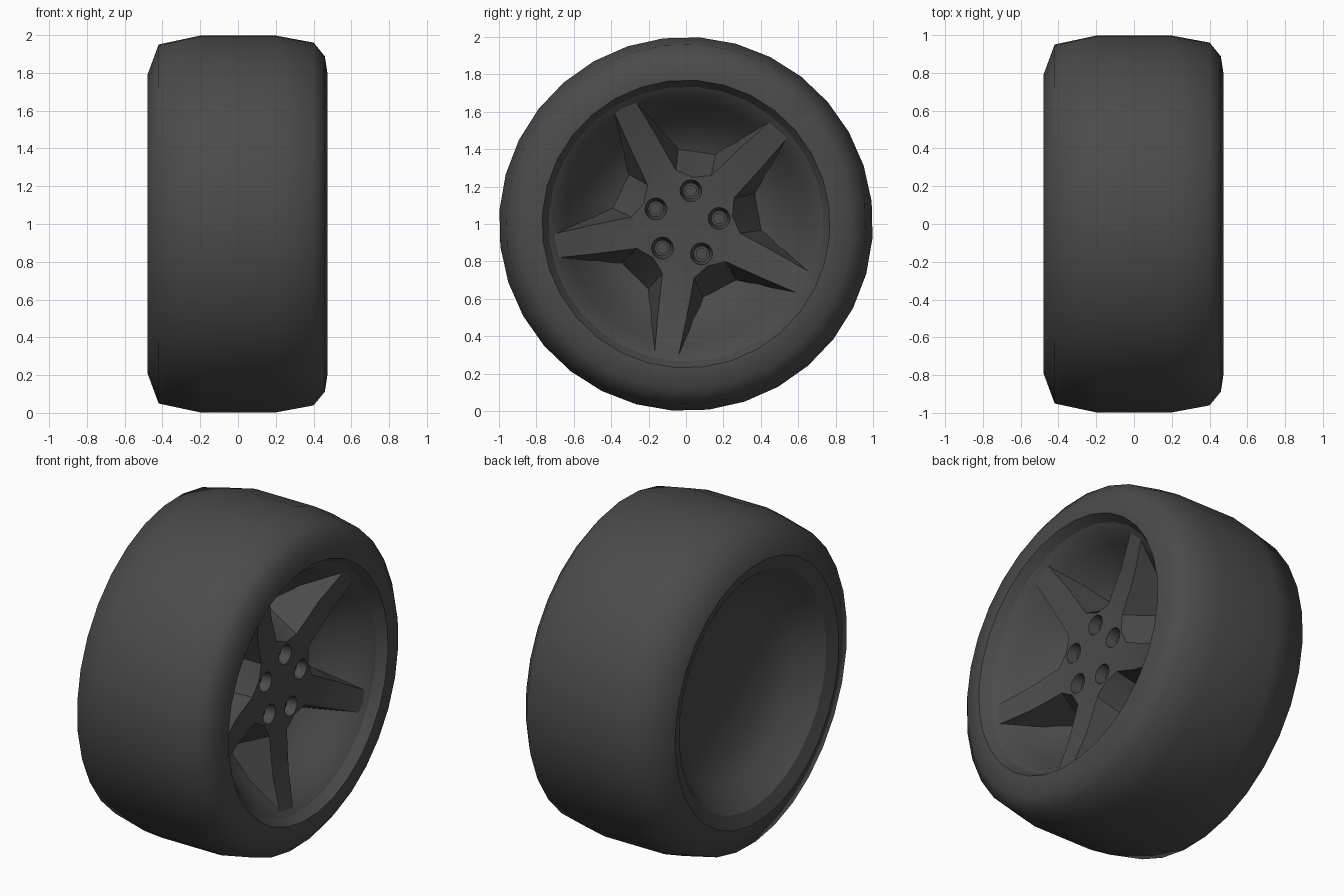
import bpy, bmesh, math
from math import cos, sin, radians
from mathutils import Matrix, Vector

if "Cube" in bpy.data.objects:
    bpy.data.objects.remove(bpy.data.objects["Cube"])

SEGS = 32
PHASE = radians(97)
SPOKES = [radians(45.5 + 72 * k) for k in range(5)]
AXLE_Z = 1.0


def finish(name, bm, colour, angle=35):
    me = bpy.data.meshes.new(name)
    bm.to_mesh(me)
    bm.free()
    ob = bpy.data.objects.new(name, me)
    bpy.context.collection.objects.link(ob)
    ob.location.z = AXLE_Z
    me.materials.append(colour)
    smooth(ob, angle)
    return ob


def smooth(ob, angle):
    bpy.ops.object.select_all(action='DESELECT')
    ob.select_set(True)
    bpy.context.view_layer.objects.active = ob
    bpy.ops.object.shade_smooth_by_angle(angle=radians(angle))


def lathe(bm, profile):
    """Revolve (x, radius) points about the x axis; radius 0 makes a pole."""
    rings = []
    for x, r in profile:
        if r == 0:
            rings.append([bm.verts.new((x, 0, 0))] * SEGS)
        else:
            angs = [PHASE + math.tau * j / SEGS for j in range(SEGS)]
            rings.append([bm.verts.new((x, r * cos(a), r * sin(a))) for a in angs])
    for p, q in zip(rings, rings[1:]):
        for j in range(SEGS):
            k = (j + 1) % SEGS
            bm.faces.new(list(dict.fromkeys((p[j], p[k], q[k], q[j]))))


def cylinders(r0, r1, x0, x1, sides):
    """Five short (tapered) cylinders along x, one between each pair of spokes."""
    bm = bmesh.new()
    for a in SPOKES:
        b = a + radians(36)
        m = Matrix.Translation(((x0 + x1) / 2, 0.18 * cos(b), 0.18 * sin(b)))
        bmesh.ops.create_cone(bm, cap_ends=True, segments=sides, radius1=r0, radius2=r1,
                              depth=x1 - x0, matrix=m @ Matrix.Rotation(radians(90), 4, 'Y'))
    return bm


dark = bpy.data.materials.new("dark_grey")
dark.diffuse_color = (0.07, 0.07, 0.07, 1)
dark.use_nodes = True
dark.node_tree.nodes["Principled BSDF"].inputs["Base Color"].default_value = dark.diffuse_color

# Tyre
bm = bmesh.new()
lathe(bm, [(-0.48, 0.79), (-0.42, 0.953), (-0.2, 1), (0.2, 1),
           (0.4, 0.963), (0.46, 0.89), (0.475, 0.79), (0.475, 0.77)])
finish("tyre", bm, dark, 75)

# Rim: front lip, bowl, then the dished back and its lip (separate smooth strips)
bm = bmesh.new()
lathe(bm, [(0.475, 0.77), (0.42, 0.735)])
lathe(bm, [(0.42, 0.735), (0.395, 0.70), (0.32, 0.645), (0.20, 0.56),
           (0.11, 0.46), (0.06, 0.35), (0.05, 0)])
lathe(bm, [(-0.19, 0), (-0.20, 0.25), (-0.24, 0.45), (-0.31, 0.59), (-0.45, 0.71)])
lathe(bm, [(-0.45, 0.71), (-0.48, 0.79)])
finish("rim", bm, dark, 60)

# Spokes and hub: a front star and a wider rear star, joined by sloping flanks
FRONT = [(0.28, 0.085, 0.30), (0.50, 0.077, 0.34), (0.715, 0.064, 0.403)]
REAR = [(0.385, 0.155, 0.06), (0.50, 0.12, 0.125), (0.715, 0.066, 0.38)]


def star(bm, stations, valley_r):
    loop, hub, quads = [], [], []
    for a in SPOKES:
        out, side = Vector((0, cos(a), sin(a))), Vector((0, -sin(a), cos(a)))
        lo, hi = [[bm.verts.new(out * d + side * w * s + Vector((x, 0, 0)))
                   for d, w, x in stations] for s in (-1, 1)]
        b = a + radians(36)
        valley = bm.verts.new((stations[0][2], valley_r * cos(b), valley_r * sin(b)))
        loop += lo + hi[::-1] + [valley]
        hub += [lo[0], hi[0], valley]
        for i in (0, 1):
            quads.append((lo[i], lo[i + 1], hi[i + 1], hi[i]))
    for f in [hub] + quads:
        bm.faces.new(f)
    return loop


bm = bmesh.new()
f, r = star(bm, FRONT, 0.252), star(bm, REAR, 0.40)
for i in range(len(f)):
    j = (i + 1) % len(f)
    bm.faces.new((f[i], r[i], r[j], f[j]))
bmesh.ops.recalc_face_normals(bm, faces=bm.faces)
spokes = finish("spokes", bm, dark, 30)

# Tapered bolt holes
cutter = finish("hole_cutter", cylinders(0.042, 0.062, 0.215, 0.315, 16), dark)
cutter.hide_render = True
mod = spokes.modifiers.new("holes", 'BOOLEAN')
mod.operation, mod.solver, mod.object = 'DIFFERENCE', 'EXACT', cutter
bpy.context.view_layer.objects.active = spokes
bpy.ops.object.modifier_apply(modifier="holes")
bpy.data.objects.remove(cutter)
smooth(spokes, 40)

# Wheel bolts
finish("wheel_bolts", cylinders(0.031, 0.031, 0.205, 0.25, 12), dark)
